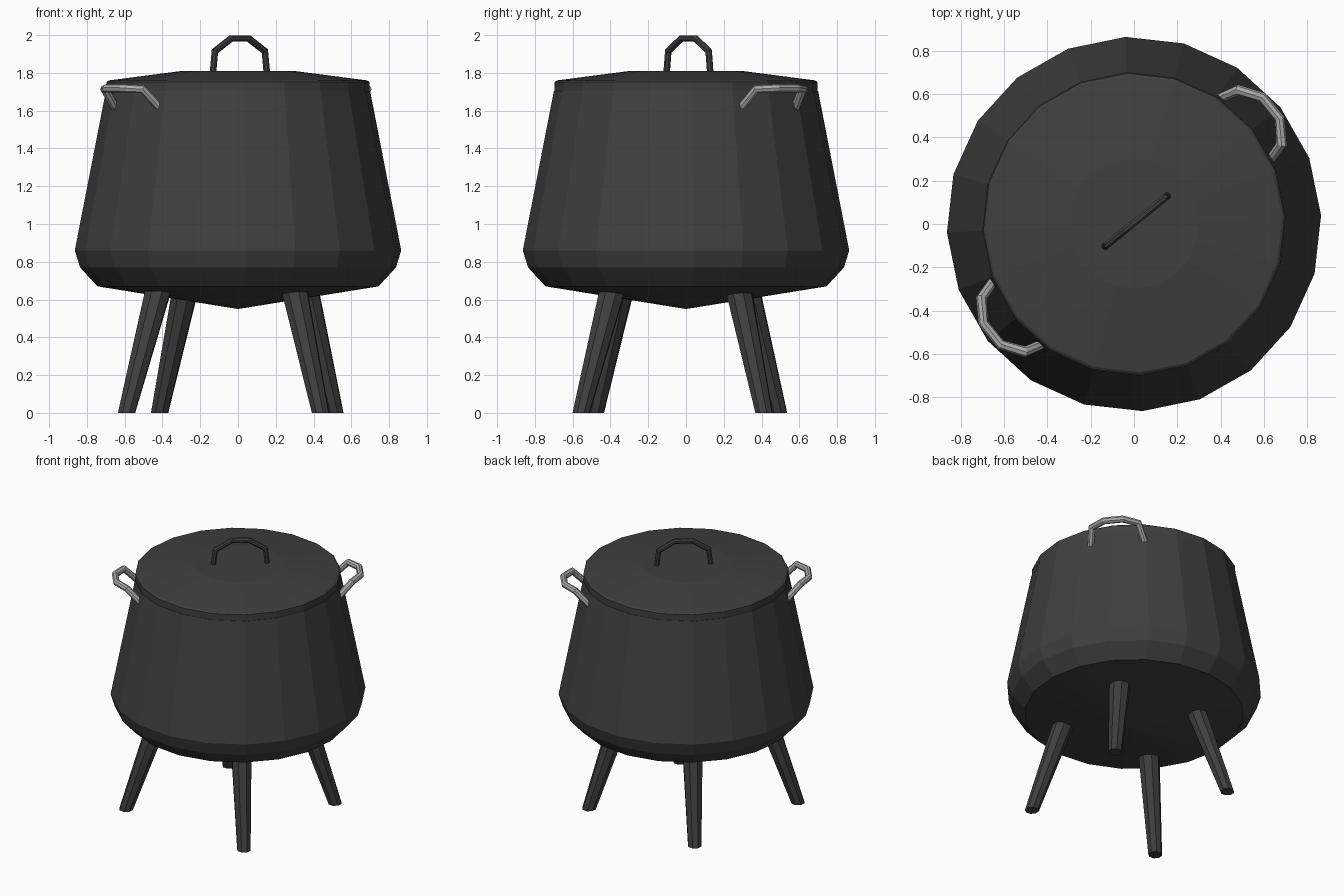
import bpy, bmesh, math
from mathutils import Vector

if "Cube" in bpy.data.objects:
    bpy.data.objects.remove(bpy.data.objects["Cube"])


def material(name, v):
    m = bpy.data.materials.new(name)
    m.diffuse_color = (v, v, v, 1)
    m.use_nodes = True
    m.node_tree.nodes["Principled BSDF"].inputs["Base Color"].default_value = m.diffuse_color
    return m


IRON = material("dark_iron", 0.05)
STEEL = material("light_steel", 0.42)


def skin(name, rings, mat):
    """Join matching rings of points with quads and cap both ends."""
    bm = bmesh.new()
    vs = [[bm.verts.new(p) for p in r] for r in rings]
    n = len(vs[0])
    for a, b in zip(vs, vs[1:]):
        for i in range(n):
            j = (i + 1) % n
            bm.faces.new((a[i], a[j], b[j], b[i]))
    bm.faces.new(vs[0])
    bm.faces.new(vs[-1])
    bmesh.ops.remove_doubles(bm, verts=bm.verts, dist=1e-5)
    bmesh.ops.recalc_face_normals(bm, faces=bm.faces)
    me = bpy.data.meshes.new(name)
    bm.to_mesh(me)
    bm.free()
    me.materials.append(mat)
    ob = bpy.data.objects.new(name, me)
    bpy.context.collection.objects.link(ob)
    return ob


def circle(c, r, n, phase=0.0):
    return [Vector((c[0] + r * math.cos(phase + math.tau * i / n),
                    c[1] + r * math.sin(phase + math.tau * i / n), c[2])) for i in range(n)]


def lathe(name, profile):
    return skin(name, [circle((0, 0, z), r, 20, math.radians(2.6)) for r, z in profile], IRON)


def tube(name, pts, r, mat, side, n=8):
    """Mitred tube along a path; side is a rough up vector for the rings."""
    rings = []
    for i, p in enumerate(pts):
        d0 = (p - pts[max(i - 1, 0)]).normalized()
        d1 = (pts[min(i + 1, len(pts) - 1)] - p).normalized()
        t = (d0 + d1).normalized()
        u = (side - t * side.dot(t)).normalized()
        v = t.cross(u)
        k = 1 / max(t.dot(d1 if d1.length else d0), 0.5)
        rings.append([p + r * (u * math.cos(math.tau * (j + .5) / n)
                               + k * v * math.sin(math.tau * (j + .5) / n)) for j in range(n)])
    return skin(name, rings, mat)


# Pot body with shallow conical underside
lathe("pot_body", [(0.0005, 0.55), (0.745, 0.67), (0.837, 0.77), (0.865, 0.86), (0.70, 1.705)])

# Lid
lathe("lid", [(0.697, 1.705), (0.697, 1.752), (0.685, 1.76), (0.30, 1.81)])

# Directions along and across the handles
out = Vector((0.777, 0.629, 0))
across = Vector((-0.629, 0.777, 0))
up = Vector((0, 0, 1))

# Lid handle
half = [(0.185, 1.79), (0.17, 1.915), (0.06, 1.982)]
path = [(-s, z) for s, z in half] + [(s, z) for s, z in reversed(half)]
tube("lid_handle", [Vector((0.01, 0.013, 0)) + out * s + up * z for s, z in path],
     0.018, IRON, across)

# Side handles: (half width, distance out, height)
half = [(0.19, 0.655, 1.60), (0.16, 0.763, 1.714), (0.064, 0.829, 1.718)]
path = [(-s, r, z) for s, r, z in half] + [(s, r, z) for s, r, z in reversed(half)]
for name, sgn in (("right_handle", 1), ("left_handle", -1)):
    tube(name, [out * r * sgn + across * (s + 0.018) + up * z for s, r, z in path],
         0.023, STEEL, up + out * (-0.6 * sgn))

# Splayed tapering legs: foot xy, top xy
for name, foot, top in (
        ("front_left_leg", (-0.59, -0.48), (-0.423, -0.345)),
        ("front_right_leg", (0.437, -0.555), (0.30, -0.39)),
        ("back_left_leg", (-0.415, 0.49), (-0.28, 0.325)),
        ("back_right_leg", (0.513, 0.413), (0.36, 0.28))):
    skin(name, [circle((*foot, 0), 0.048, 8, 0.3), circle((*top, 0.645), 0.073, 8, 0.3)], IRON)
